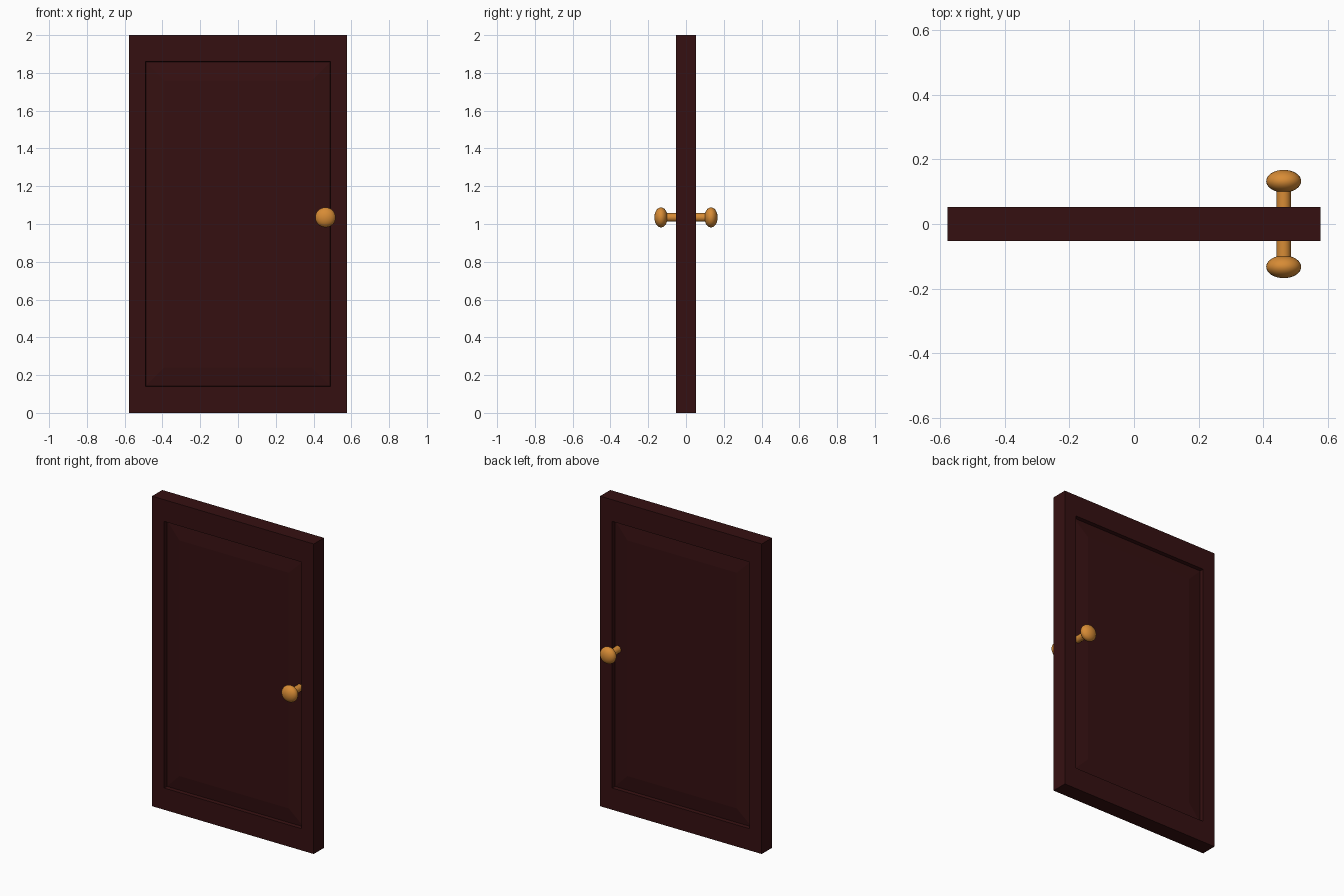
import bpy, bmesh, math
from mathutils import Vector, Matrix

if "Cube" in bpy.data.objects:
    bpy.data.objects.remove(bpy.data.objects["Cube"])

def material(name, rgb):
    m = bpy.data.materials.new(name)
    m.diffuse_color = (*rgb, 1)
    m.use_nodes = True
    m.node_tree.nodes["Principled BSDF"].inputs["Base Color"].default_value = m.diffuse_color
    return m

wood = material("dark_red_wood", (0.036, 0.0052, 0.0056))
brass = material("warm_brass", (0.68, 0.26, 0.036))

def finish(name, bm, mat, smooth=False):
    bmesh.ops.recalc_face_normals(bm, faces=bm.faces)
    me = bpy.data.meshes.new(name)
    bm.to_mesh(me)
    bm.free()
    me.materials.append(mat)
    for p in me.polygons:
        p.use_smooth = smooth
    ob = bpy.data.objects.new(name, me)
    bpy.context.collection.objects.link(ob)
    return ob

# Door slab with a stepped, fielded panel on both large faces
W, T, H = 0.577, 0.052, 2.0
bm = bmesh.new()
# rings: half width, bottom z, top z, depth below the face
rings = [(W, 0, H, 0), (0.49, 0.14, 1.86, 0), (0.488, 0.142, 1.858, 0.025),
         (0.39, 0.24, 1.76, 0.012)]
outer = []
for side in (-1, 1):
    loops = []
    for hw, z0, z1, d in rings:
        y = side * (T - d)
        loops.append([bm.verts.new((x, y, z)) for x, z in
                      ((-hw, z0), (hw, z0), (hw, z1), (-hw, z1))])
    for a, b in zip(loops, loops[1:]):
        for i in range(4):
            j = (i + 1) % 4
            bm.faces.new((a[i], a[j], b[j], b[i]))
    bm.faces.new(loops[-1])
    outer.append(loops[0])
for i in range(4):
    j = (i + 1) % 4
    bm.faces.new((outer[0][i], outer[0][j], outer[1][j], outer[1][i]))
finish("door_slab", bm, wood)

# Knob on each side: flattened ball on a round stem
KX, KZ = 0.463, 1.035
for side, label in ((-1, "front"), (1, "back")):
    bm = bmesh.new()
    bmesh.ops.create_uvsphere(
        bm, u_segments=32, v_segments=16, radius=1,
        matrix=Matrix.Translation((KX, side * 0.1325, KZ))
        @ Matrix.Diagonal((0.054, 0.035, 0.053, 1)))
    finish(label + "_knob", bm, brass, True)

    bm = bmesh.new()
    bmesh.ops.create_cone(
        bm, cap_ends=True, segments=32, radius1=0.022, radius2=0.022, depth=0.1,
        matrix=Matrix.Translation((KX, side * 0.07, KZ))
        @ Matrix.Rotation(math.pi / 2, 4, 'X'))
    stem = finish(label + "_knob_stem", bm, brass)
    bpy.ops.object.select_all(action='DESELECT')
    stem.select_set(True)
    bpy.context.view_layer.objects.active = stem
    bpy.ops.object.shade_smooth_by_angle(angle=math.radians(40))
